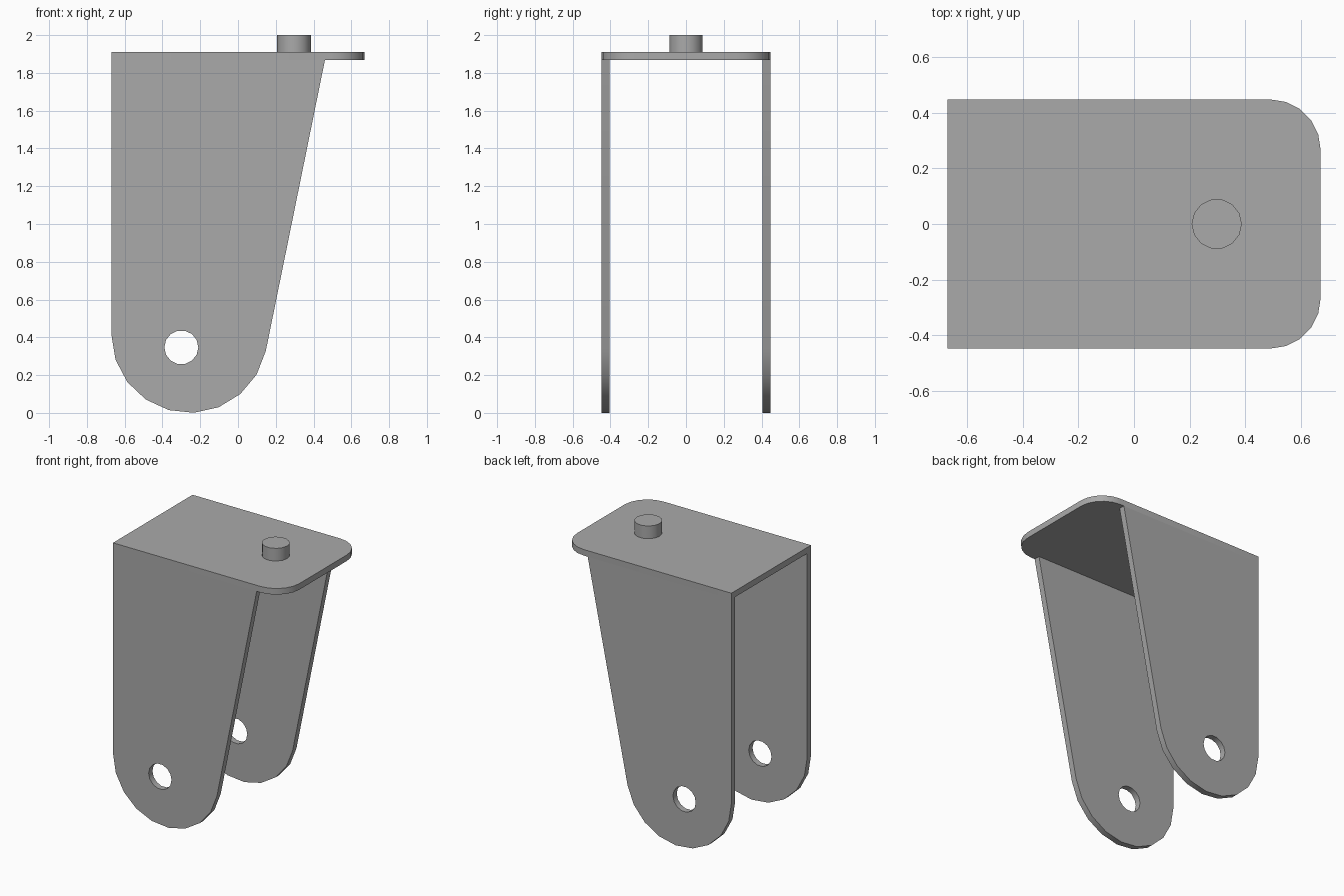
import bpy, bmesh
from math import sin, cos, radians
from mathutils import Vector, Matrix

if "Cube" in bpy.data.objects:
    bpy.data.objects.remove(bpy.data.objects["Cube"])

HALF_X, HALF_Y = 0.67, 0.447
TOP, UNDER = 1.91, 1.867
THICK = 0.043

steel = bpy.data.materials.new("plain_grey")
steel.use_nodes = True
grey = (0.4, 0.4, 0.4, 1)
steel.diffuse_color = grey
steel.node_tree.nodes["Principled BSDF"].inputs["Base Color"].default_value = grey


def arc(cx, cy, r, start, end, steps):
    """Points along an arc, angles in degrees, both ends included."""
    angles = [radians(start + (end - start) * i / steps) for i in range(steps + 1)]
    return [(cx + r * cos(a), cy + r * sin(a)) for a in angles]


def prism(name, loops, depth, matrix):
    """Extrude an outline (plus optional hole loops) along local z."""
    bm = bmesh.new()
    for loop in loops:
        verts = [bm.verts.new((x, y, 0)) for x, y in loop]
        for i, v in enumerate(verts):
            bm.edges.new((v, verts[i - 1]))
    bmesh.ops.triangle_fill(bm, edges=bm.edges[:], use_beauty=True, normal=(0, 0, 1))
    extruded = bmesh.ops.extrude_face_region(bm, geom=bm.faces[:], use_keep_orig=True)
    moved = [g for g in extruded["geom"] if isinstance(g, bmesh.types.BMVert)]
    bmesh.ops.translate(bm, verts=moved, vec=Vector((0, 0, depth)))
    bmesh.ops.recalc_face_normals(bm, faces=bm.faces[:])
    bm.transform(matrix)
    mesh = bpy.data.meshes.new(name)
    bm.to_mesh(mesh)
    bm.free()
    mesh.materials.append(steel)
    obj = bpy.data.objects.new(name, mesh)
    bpy.context.collection.objects.link(obj)
    bpy.ops.object.select_all(action="DESELECT")
    obj.select_set(True)
    bpy.context.view_layer.objects.active = obj
    bpy.ops.object.shade_smooth_by_angle(angle=radians(32))
    return obj


# Top plate, rounded at the overhanging end
r = 0.18
plate = [(-HALF_X, HALF_Y), (-HALF_X, -HALF_Y)]
plate += arc(HALF_X - r, r - HALF_Y, r, -90, 0, 5)
plate += arc(HALF_X - r, HALF_Y - r, r, 0, 90, 5)
prism("top_plate", [plate], TOP - UNDER, Matrix.Translation((0, 0, UNDER)))

# Tapered side arms with rounded feet and a bolt hole
arm = [(0.46, UNDER), (-HALF_X, UNDER)]
arm += arc(-0.257, 0.413, 0.413, 180, 348, 9)
hole = arc(-0.3, 0.347, 0.09, 0, 360, 14)[:-1]
for name, back in (("front_arm", THICK - HALF_Y), ("rear_arm", HALF_Y)):
    upright = Matrix.Translation((0, back, 0)) @ Matrix.Rotation(radians(90), 4, "X")
    prism(name, [arm, hole], THICK, upright)

# Pivot pin on the top plate
pin = arc(0.297, 0, 0.09, 0, 360, 14)[:-1]
prism("pivot_pin", [pin], 2 - TOP, Matrix.Translation((0, 0, TOP)))
